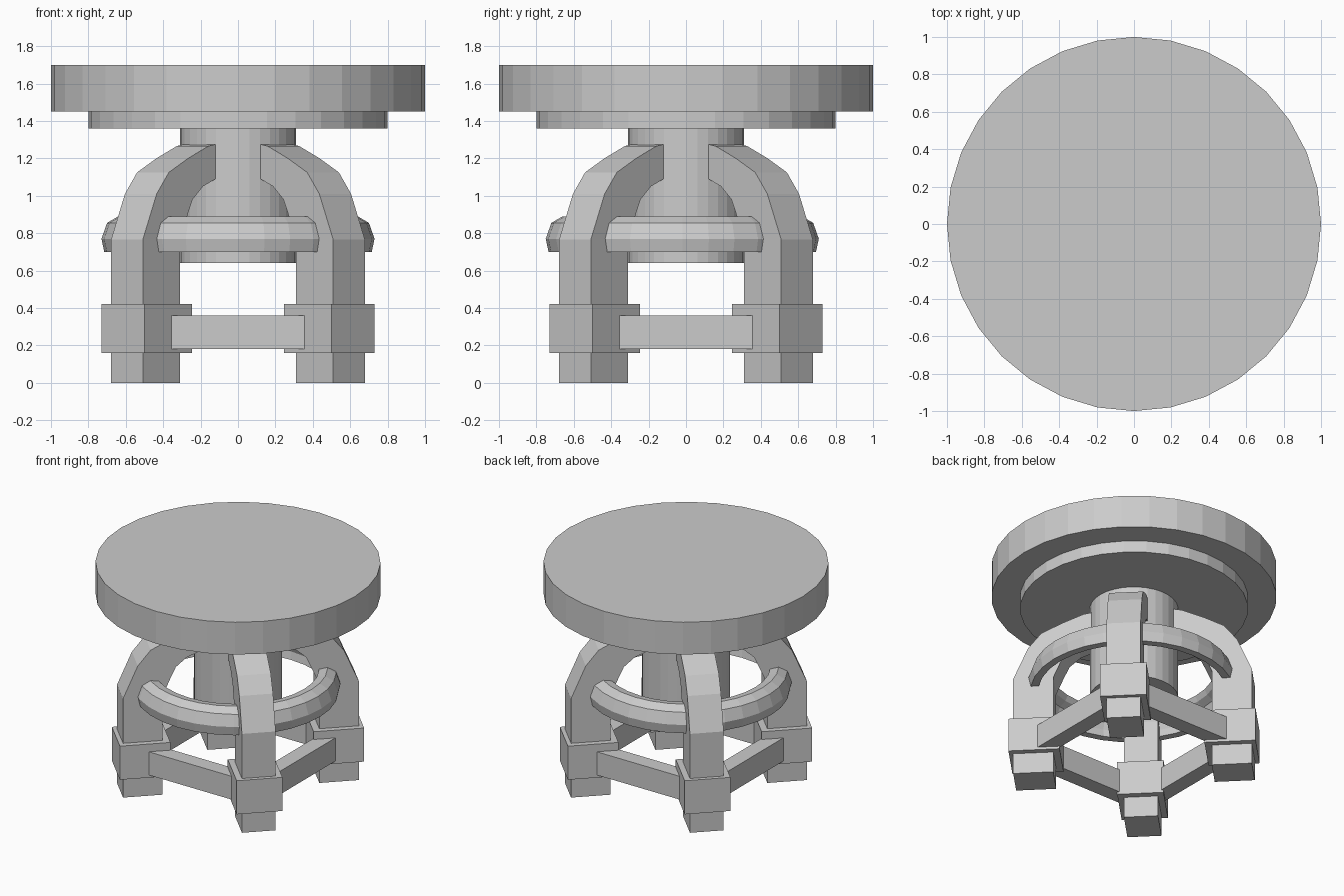
import bpy, bmesh, math
from mathutils import Matrix, Vector

if "Cube" in bpy.data.objects:
    bpy.data.objects.remove(bpy.data.objects["Cube"])


def make(name, bm):
    bmesh.ops.recalc_face_normals(bm, faces=bm.faces)
    me = bpy.data.meshes.new(name)
    bm.to_mesh(me)
    bm.free()
    ob = bpy.data.objects.new(name, me)
    bpy.context.collection.objects.link(ob)
    return ob


def lathe(name, profile, closed=False, segs=32, y=0.0):
    """Revolve (radius, z) points; open profiles get end caps."""
    bm = bmesh.new()
    rings = []
    for i in range(segs):
        a = 2 * math.pi * i / segs
        rings.append([bm.verts.new((r * math.cos(a), r * math.sin(a) + y, z))
                      for r, z in profile])
    n = len(profile)
    for i in range(segs):
        p, q = rings[i], rings[(i + 1) % segs]
        for j in range(n if closed else n - 1):
            k = (j + 1) % n
            bm.faces.new((p[j], q[j], q[k], p[k]))
    if not closed:
        bm.faces.new([r[0] for r in rings])
        bm.faces.new([r[-1] for r in rings])
    return make(name, bm)


def slab(name, profile, half_width, angle):
    """Extrude a (radial, z) outline sideways, then turn it about z."""
    bm = bmesh.new()
    sides = [[bm.verts.new((r, s * half_width, z)) for r, z in profile] for s in (-1, 1)]
    n = len(profile)
    for side in sides:
        bm.faces.new(side)
    for j in range(n):
        k = (j + 1) % n
        bm.faces.new((sides[0][j], sides[0][k], sides[1][k], sides[1][j]))
    bm.transform(Matrix.Rotation(angle, 4, 'Z'))
    return make(name, bm)


def rect(r0, r1, z0, z1):
    return [(r0, z0), (r1, z0), (r1, z1), (r0, z1)]


# Round top, under-plate and central column
lathe("table_top", [(1.0, 1.45), (1.0, 1.70)])
lathe("under_plate", [(0.80, 1.36), (0.80, 1.45)])
lathe("column", [(0.31, 0.64), (0.31, 1.36)])

# Curved hoop with a hollow inner lower side
lathe("hoop", [(0.715, 0.70), (0.73, 0.77), (0.70, 0.855), (0.64, 0.89), (0.58, 0.88),
               (0.60, 0.84), (0.65, 0.81), (0.67, 0.76), (0.66, 0.70)],
      closed=True, y=-0.02)

# Arched legs with foot blocks on the diagonals, stretchers on the sides
leg = [(0.558, 0.0), (0.84, 0.0), (0.84, 0.765), (0.735, 1.01), (0.643, 1.125),
       (0.497, 1.20), (0.345, 1.265), (0.29, 1.275), (0.29, 1.09),
       (0.385, 1.05), (0.464, 0.98), (0.505, 0.89), (0.558, 0.765)]
for i in range(4):
    diag = math.radians(45 + 90 * i)
    slab(f"leg_{i + 1}", leg, 0.12, diag)
    slab(f"foot_block_{i + 1}", rect(0.51, 0.87, 0.16, 0.42), 0.163, diag)
    slab(f"stretcher_{i + 1}", rect(0.465, 0.585, 0.18, 0.36), 0.40, math.radians(90 * i))
